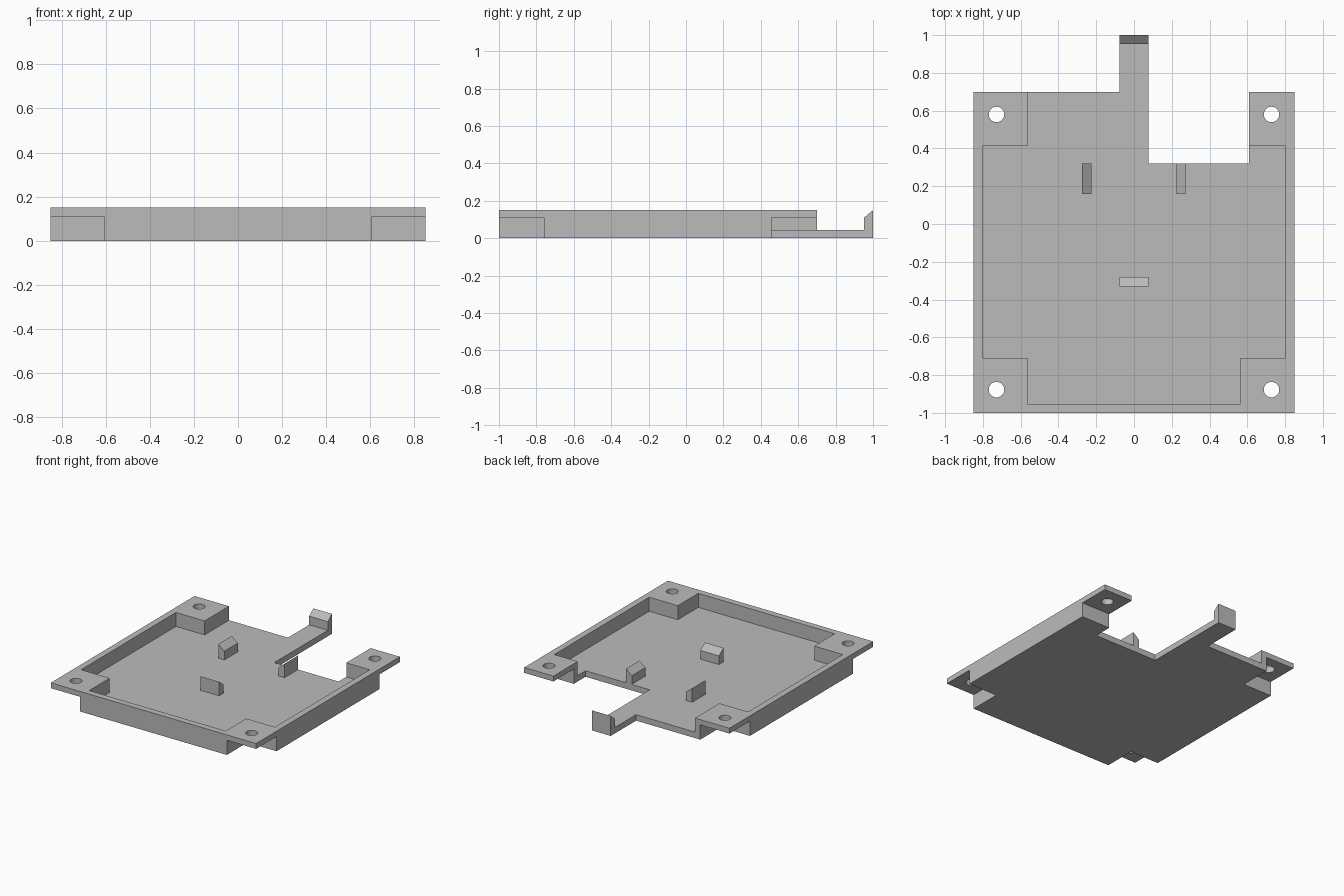
import bpy
import bmesh

cube = bpy.data.objects.get("Cube")
if cube:
    bpy.data.objects.remove(cube, do_unlink=True)

grey = bpy.data.materials.new("light grey plastic")
grey.use_nodes = True
grey.diffuse_color = (0.5, 0.5, 0.5, 1)
grey.node_tree.nodes["Principled BSDF"].inputs["Base Color"].default_value = (0.5, 0.5, 0.5, 1)

HALF, FRONT, BACK = 0.85, -1.0, 0.70   # outer limits of the tray
TOP, LEDGE, FLOOR = 0.15, 0.11, 0.045  # heights
WALL, EAR = 0.048, 0.242               # wall thickness, corner ear size


def extrude(name, ring, offset):
    """Solid made by moving a flat ring of points along an offset."""
    bm = bmesh.new()
    face = bm.faces.new([bm.verts.new(p) for p in ring])
    moved = bmesh.ops.extrude_face_region(bm, geom=[face])["geom"]
    bmesh.ops.translate(bm, vec=offset, verts=[v for v in moved if isinstance(v, bmesh.types.BMVert)])
    bmesh.ops.recalc_face_normals(bm, faces=bm.faces)
    mesh = bpy.data.meshes.new(name)
    bm.to_mesh(mesh)
    bm.free()
    mesh.materials.append(grey)
    obj = bpy.data.objects.new(name, mesh)
    bpy.context.collection.objects.link(obj)
    return obj


def plan(name, outline, z0, z1):
    return extrude(name, [(x, y, z0) for x, y in outline], (0, 0, z1 - z0))


def box(name, x0, x1, y0, y1, z0, z1):
    return plan(name, [(x0, y0), (x1, y0), (x1, y1), (x0, y1)], z0, z1)


def combine(target, tool, operation):
    """Apply a boolean and remove its helper."""
    mod = target.modifiers.new("cut", "BOOLEAN")
    mod.operation, mod.solver, mod.object = operation, "EXACT", tool
    bpy.context.view_layer.objects.active = target
    bpy.ops.object.modifier_apply(modifier=mod.name)
    bpy.data.objects.remove(tool, do_unlink=True)


# Tray body with the rear arm and the rear cutout
ex = HALF - EAR
tray = plan("tray", [
    (-HALF, FRONT), (HALF, FRONT), (HALF, BACK), (ex, BACK), (ex, 0.32),
    (0.077, 0.32), (0.077, 1), (-0.077, 1), (-0.077, BACK), (-HALF, BACK)], 0, TOP)

# Pocket, leaving solid corner blocks and an open rear
px, bx = HALF - WALL, ex - WALL + 0.005
half_pocket = [(bx, FRONT + WALL), (bx, -0.71), (px, -0.71), (px, 0.412), (bx, 0.412), (bx, 1.1)]
pocket = half_pocket + [(-x, y) for x, y in reversed(half_pocket)]
combine(tray, plan("pocket_cutter", pocket, FLOOR, 0.3), "DIFFERENCE")

# Undercut corner ears with screw holes
for sx in (-1, 1):
    for y0, y1, hole_y in ((FRONT - 0.1, FRONT + EAR, -0.877), (BACK - EAR, BACK + 0.1, 0.58)):
        inner = ex - 0.02 if sx > 0 and hole_y > 0 else ex
        x0, x1 = sorted((sx * inner, sx * (HALF + 0.1)))
        combine(tray, box("ear_cutter", x0, x1, y0, y1, -0.1, LEDGE), "DIFFERENCE")
        bpy.ops.mesh.primitive_cylinder_add(vertices=32, radius=0.041, depth=0.3,
                                            location=(sx * 0.728, hole_y, TOP))
        combine(tray, bpy.context.object, "DIFFERENCE")


# Wedge-topped clips, each with its slope facing the middle of the board
def clip(name, axis, inner, outer, a, b, z0):
    profile = [(inner, z0), (outer, z0), (outer, TOP), (inner, LEDGE)]
    if axis == "x":
        return extrude(name, [(u, a, z) for u, z in profile], (0, b - a, 0))
    return extrude(name, [(a, u, z) for u, z in profile], (b - a, 0, 0))


for part in (clip("arm_hook", "y", 0.952, 1, -0.077, 0.077, 0),
             clip("front_clip", "y", -0.28, -0.332, -0.077, 0.077, 0.02),
             clip("right_clip", "x", -0.225, -0.275, 0.16, 0.32, 0.02),
             clip("left_clip", "x", 0.225, 0.273, 0.16, 0.32, 0.02)):
    combine(tray, part, "UNION")
